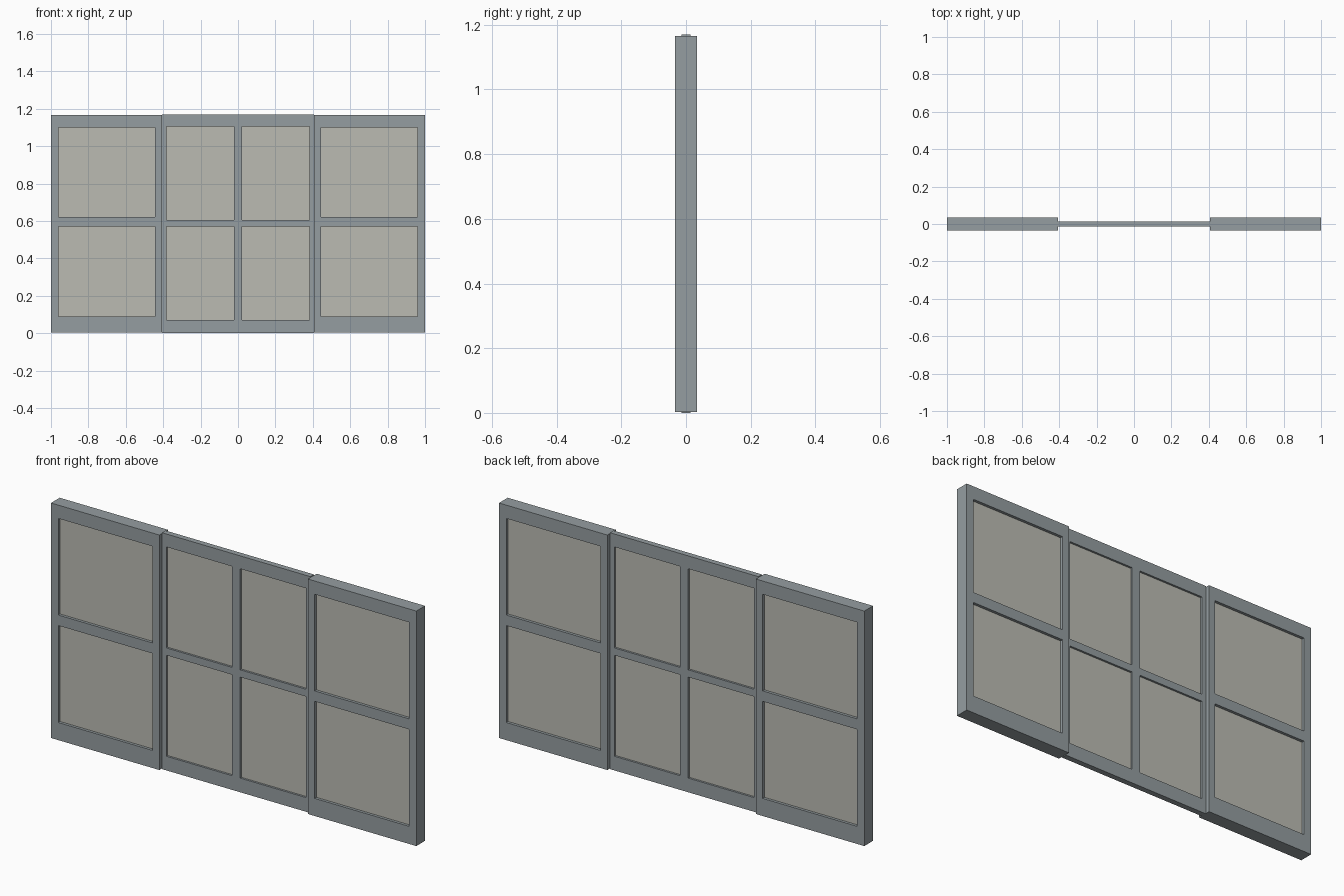
import bpy, bmesh

if "Cube" in bpy.data.objects:
    bpy.data.objects.remove(bpy.data.objects["Cube"])


def material(name, rgb):
    m = bpy.data.materials.new(name)
    m.diffuse_color = (*rgb, 1)
    m.use_nodes = True
    m.node_tree.nodes["Principled BSDF"].inputs["Base Color"].default_value = m.diffuse_color
    return m


FRAME = material("grey_frame", (0.30, 0.34, 0.355))
GLASS = material("pale_glass", (0.50, 0.50, 0.45))


def mesh_object(name, bm, mat):
    me = bpy.data.meshes.new(name)
    bm.to_mesh(me)
    bm.free()
    me.materials.append(mat)
    ob = bpy.data.objects.new(name, me)
    bpy.context.collection.objects.link(ob)
    return ob


def lattice(name, xs, zs, half, mat):
    """Frame from a grid of cells: odd/odd cells are open, with closed reveals."""
    bm = bmesh.new()
    grid = [[bm.verts.new((x, -half, z)) for z in zs] for x in xs]
    for i in range(len(xs) - 1):
        for j in range(len(zs) - 1):
            if i % 2 and j % 2:
                continue
            bm.faces.new((grid[i][j], grid[i + 1][j],
                          grid[i + 1][j + 1], grid[i][j + 1]))
    # thicken to the back
    res = bmesh.ops.extrude_face_region(bm, geom=bm.faces[:], use_keep_orig=True)
    moved = [v for v in res["geom"] if isinstance(v, bmesh.types.BMVert)]
    bmesh.ops.translate(bm, verts=moved, vec=(0, 2 * half, 0))
    bmesh.ops.recalc_face_normals(bm, faces=bm.faces[:])
    bmesh.ops.dissolve_limit(bm, angle_limit=0.01, verts=bm.verts[:], edges=bm.edges[:])
    return mesh_object(name, bm, mat)


def pane(name, x0, x1, z0, z1, half):
    bm = bmesh.new()
    bmesh.ops.create_cube(bm, size=1)
    for v in bm.verts:
        v.co = ((x0 + x1) / 2 + v.co.x * (x1 - x0), v.co.y * 2 * half,
                (z0 + z1) / 2 + v.co.z * (z1 - z0))
    mesh_object(name, bm, GLASS)


def window(name, xs, zs, half, glass_half):
    lattice(name + "_frame", xs, zs, half, FRAME)
    for i in range(1, len(xs) - 1, 2):
        for j in range(1, len(zs) - 1, 2):
            pane(f"{name}_pane_{i}_{j}", xs[i], xs[i + 1], zs[j], zs[j + 1], glass_half)


# thick outer windows
side_xs = [0.407, 0.443, 0.96, 1.0]
side_zs = [0.003, 0.09, 0.57, 0.622, 1.10, 1.166]
window("right_window", side_xs, side_zs, 0.034, 0.020)
window("left_window", [-x for x in reversed(side_xs)], side_zs, 0.034, 0.020)

# thin middle window
window("middle_window", [-0.407, -0.383, -0.022, 0.022, 0.383, 0.407],
       [0.0, 0.07, 0.57, 0.606, 1.106, 1.17], 0.014, 0.004)
